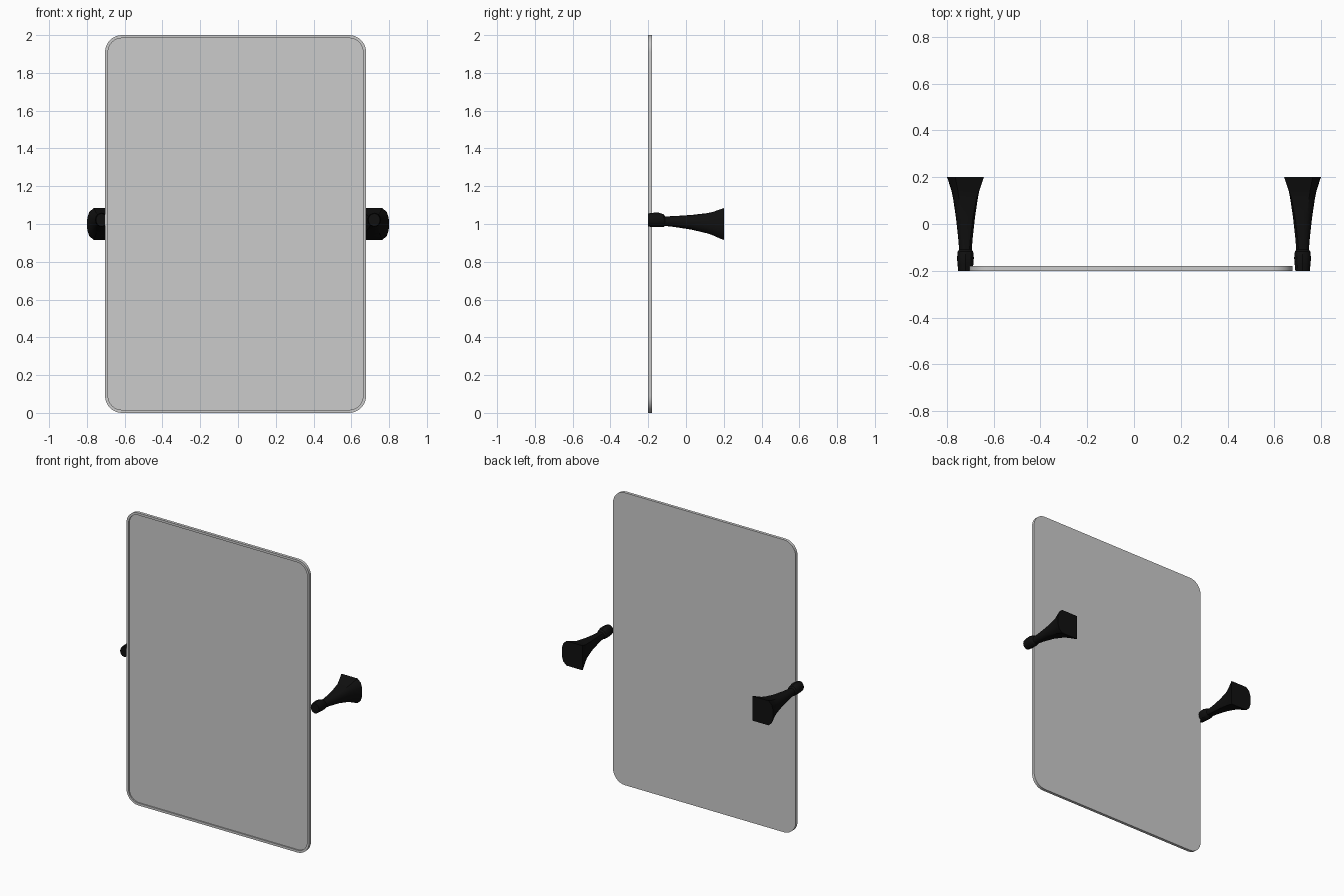
import bpy, bmesh, math

if "Cube" in bpy.data.objects:
    bpy.data.objects.remove(bpy.data.objects["Cube"])

def finish(bm, name, color=None, smooth=None):
    bmesh.ops.recalc_face_normals(bm, faces=bm.faces[:])
    me = bpy.data.meshes.new(name)
    bm.to_mesh(me)
    bm.free()
    ob = bpy.data.objects.new(name, me)
    bpy.context.collection.objects.link(ob)
    if color:
        me.materials.append(color)
    if smooth:
        bpy.ops.object.select_all(action='DESELECT')
        ob.select_set(True)
        bpy.context.view_layer.objects.active = ob
        bpy.ops.object.shade_smooth_by_angle(angle=math.radians(smooth))
    return ob

def loft(bm, rings):
    rows = [[bm.verts.new(p) for p in r] for r in rings]
    n = len(rows[0])
    for a, b in zip(rows, rows[1:]):
        for i in range(n):
            j = (i + 1) % n
            bm.faces.new((a[i], a[j], b[j], b[i]))
    bm.faces.new(rows[0])
    bm.faces.new(rows[-1])

# Mirror panel: rounded rectangle with a thin raised rim on the front
X0, X1, H, R = -0.704, 0.678, 2.0, 0.09
def outline(y, inset, steps=8):
    pts, r = [], R - inset
    for k, (cx, cz) in enumerate([(X1 - R, H - R), (X0 + R, H - R), (X0 + R, R), (X1 - R, R)]):
        for s in range(steps + 1):
            a = math.pi / 2 * (k + s / steps)
            pts.append((cx + r * math.cos(a), y, cz + r * math.sin(a)))
    return pts

bm = bmesh.new()
loft(bm, [outline(-0.18, 0), outline(-0.2, 0), outline(-0.2, 0.016), outline(-0.192, 0.016)])
finish(bm, "mirror_panel", smooth=30)

# Wall brackets: D-shaped foot tapering into a round neck and knob
black = bpy.data.materials.new("black")
black.diffuse_color = (0.005, 0.005, 0.005, 1)
black.use_nodes = True
black.node_tree.nodes["Principled BSDF"].inputs["Base Color"].default_value = black.diffuse_color
D = [(1, 0), (0.97, 0.4), (0.85, 0.75), (0.55, 1), (0, 1), (-1, 1), (-1, 0.5),
     (-1, 0), (-1, -0.5), (-1, -1), (0, -1), (0.55, -1), (0.85, -0.75), (0.97, -0.4)]
ANG = [0, 22, 42, 62, 90, 130, 155, 180, 205, 230, 270, 298, 318, 338]
# y, half width, centre z, half height, roundness
STATIONS = [(0.2, 0.079, 1.0, 0.084, 0), (0.19, 0.075, 1.0, 0.081, 0),
            (0.14, 0.059, 1.002, 0.061, 0.1), (0.11, 0.053, 1.004, 0.053, 0.3),
            (0.03, 0.041, 1.009, 0.039, 0.6), (-0.06, 0.031, 1.013, 0.029, 0.9),
            (-0.11, 0.027, 1.015, 0.025, 1), (-0.118, 0.033, 1.018, 0.033, 1),
            (-0.145, 0.036, 1.022, 0.038, 1), (-0.17, 0.034, 1.022, 0.038, 1),
            (-0.2, 0.031, 1.021, 0.035, 1)]
for side, name in ((-1, "left_bracket"), (1, "right_bracket")):
    rings = []
    for y, w, cz, h, t in STATIONS:
        ring = []
        for (u, v), a in zip(D, ANG):
            a = math.radians(a)
            u, v = u + (math.cos(a) - u) * t, v + (math.sin(a) - v) * t
            ring.append((side * (0.721 + w * u), y, cz + h * v))
        rings.append(ring)
    bm = bmesh.new()
    loft(bm, rings)
    finish(bm, name, black, smooth=30)
